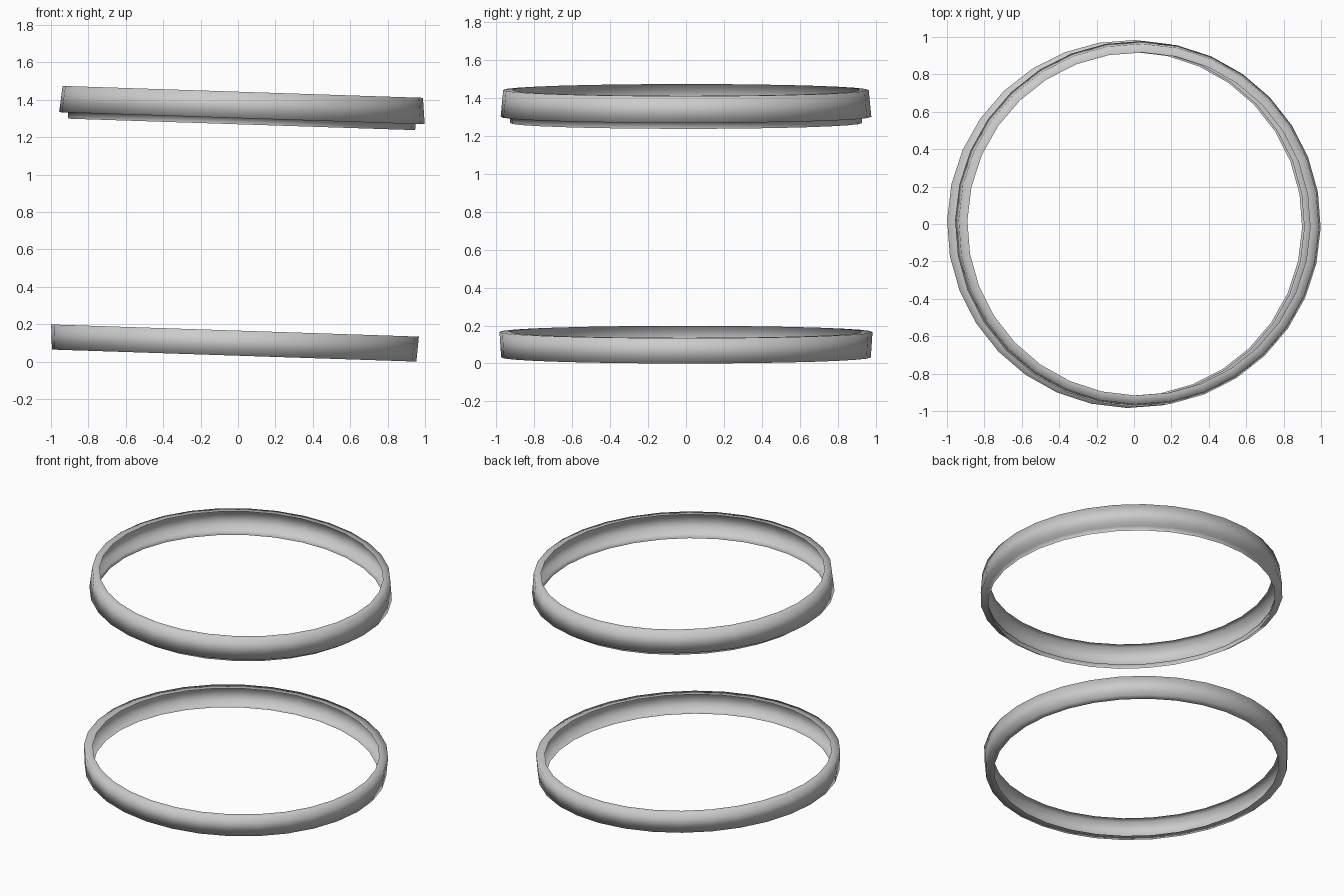
import bpy, bmesh, math

if "Cube" in bpy.data.objects:
    bpy.data.objects.remove(bpy.data.objects["Cube"])

SIDES = 32
TILT = 0.033      # both hoops lean slightly down towards +x
PHASE = math.radians(-1.2)


def hoop(name, profile, location):
    """Revolve an open (radius, height) profile, listed bottom to top."""
    bm = bmesh.new()
    rings = []
    for i in range(SIDES):
        a = PHASE + 2 * math.pi * i / SIDES
        rings.append([bm.verts.new((r * math.cos(a), r * math.sin(a), z))
                      for r, z in profile])
    for i in range(SIDES):
        a, b = rings[i], rings[(i + 1) % SIDES]
        for j in range(len(profile) - 1):
            f = bm.faces.new((a[j], b[j], b[j + 1], a[j + 1]))
            f.smooth = True
    mesh = bpy.data.meshes.new(name)
    bm.to_mesh(mesh)
    bm.free()
    ob = bpy.data.objects.new(name, mesh)
    bpy.context.collection.objects.link(ob)
    ob.location = location
    ob.rotation_euler = (0, TILT, 0)
    return ob


# Lower hoop: channel open to the inside, widening slightly upwards
hoop("lower_hoop",
     [(0.920, 0), (0.975, 0), (0.984, 0.134), (0.927, 0.134)],
     (-0.0205, 0, 0.032))

# Upper hoop: channel narrowing upwards, with a thin lip hanging underneath
hoop("upper_hoop",
     [(0.928, -0.035), (0.930, -0.002), (0.978, -0.002),
      (0.964, 0.139), (0.917, 0.139)],
     (0.021, 0, 1.303))
